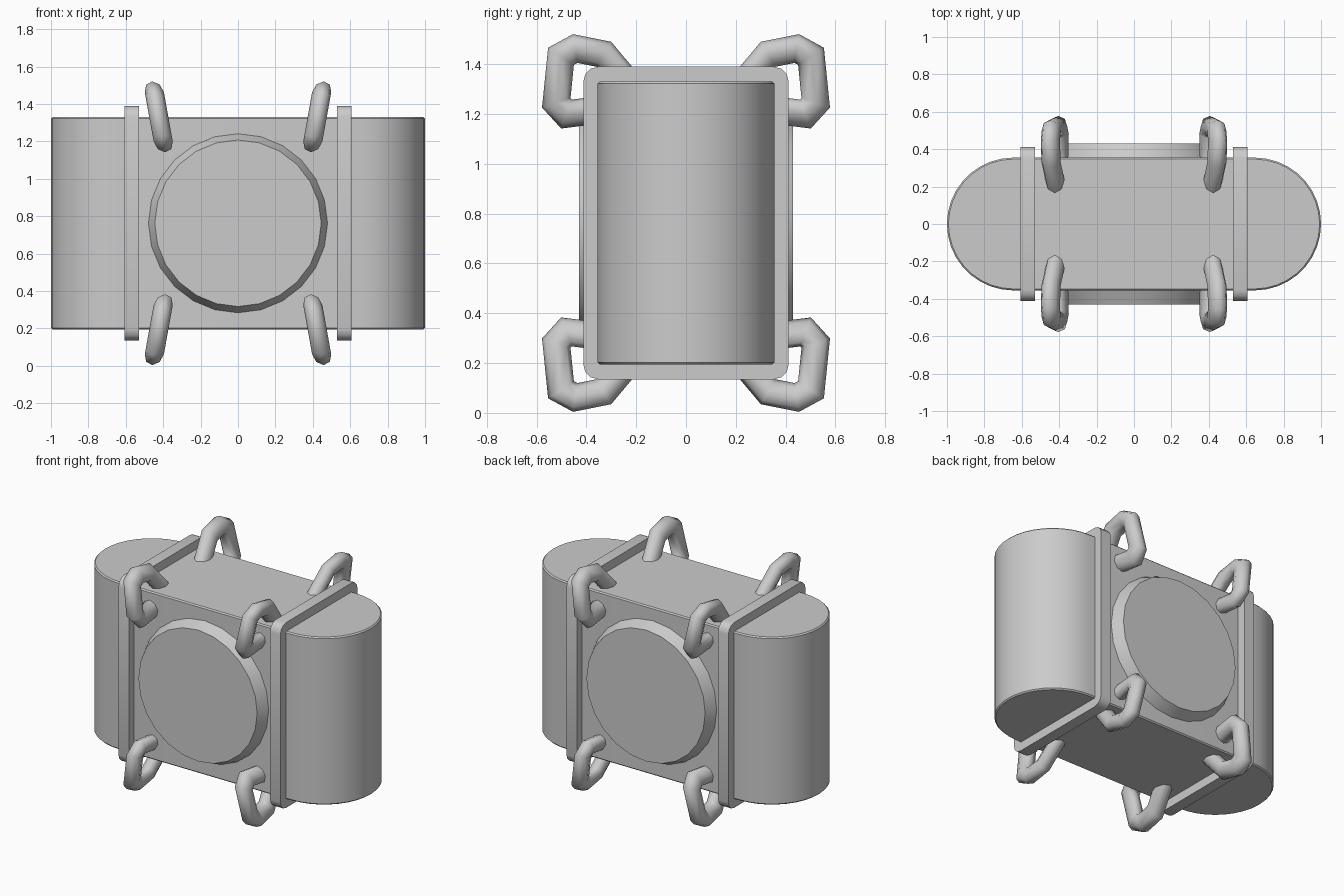
import bpy, bmesh
from math import pi, sin, cos, radians
from mathutils import Vector, Matrix

if "Cube" in bpy.data.objects:
    bpy.data.objects.remove(bpy.data.objects["Cube"])

MID = 0.7625  # height of the horizontal symmetry plane


def finish(name, bm, angle=35):
    bmesh.ops.recalc_face_normals(bm, faces=bm.faces)
    me = bpy.data.meshes.new(name)
    bm.to_mesh(me)
    bm.free()
    ob = bpy.data.objects.new(name, me)
    bpy.context.collection.objects.link(ob)
    bpy.ops.object.select_all(action='DESELECT')
    ob.select_set(True)
    bpy.context.view_layer.objects.active = ob
    bpy.ops.object.shade_smooth_by_angle(angle=radians(angle))
    return ob


def prism(outline, z0, z1):
    bm = bmesh.new()
    face = bm.faces.new([bm.verts.new((x, y, z0)) for x, y in outline])
    ext = bmesh.ops.extrude_face_region(bm, geom=[face])
    verts = [v for v in ext['geom'] if isinstance(v, bmesh.types.BMVert)]
    bmesh.ops.translate(bm, verts=verts, vec=(0, 0, z1 - z0))
    return bm


# Body: stadium outline with a small edge bevel on top and bottom
R, N = 0.355, 18
outline = []
for side in (1, -1):
    for i in range(N + 1):
        a = -pi / 2 + pi * i / N
        outline.append((side * (1 - R + R * cos(a)), side * R * sin(a)))
bm = prism(outline, 0.195, 1.33)
rims = [e for e in bm.edges if abs(e.verts[0].co.z - e.verts[1].co.z) < 1e-5]
bmesh.ops.bevel(bm, geom=rims, offset=0.008, segments=1, affect='EDGES')
finish("body", bm)

# Straps: rounded rectangular bands around the body
for name, sx in (("left_strap", -1), ("right_strap", 1)):
    bm = bmesh.new()
    bmesh.ops.create_cube(bm, size=1, matrix=Matrix.Translation((sx * 0.568, 0, MID))
                          @ Matrix.Diagonal((0.077, 0.825, 1.255, 1)))
    corners = [e for e in bm.edges
               if abs(e.verts[0].co.x - e.verts[1].co.x) > 0.01]
    bmesh.ops.bevel(bm, geom=corners, offset=0.06, segments=3, profile=0.5,
                    affect='EDGES')
    finish(name, bm)

# Tapered round plates on the front and back
for name, sy in (("front_plate", -1), ("back_plate", 1)):
    bm = bmesh.new()
    bmesh.ops.create_cone(bm, cap_ends=True, segments=24, radius1=0.49,
                          radius2=0.445, depth=0.10,
                          matrix=Matrix.Translation((0, sy * 0.38, MID))
                          @ Matrix.Rotation(-sy * pi / 2, 4, 'X'))
    finish(name, bm)

# Corner handles: bent tube swept along a (y, z) path and leaning in x
PATH = [(0.15, 1.225), (0.33, 1.44), (0.445, 1.463), (0.502, 1.432),
        (0.521, 1.245), (0.48, 1.20), (0.32, 1.22)]


def handle(name, sx, sy, sz, r=0.055, sides=8):
    pts = [Vector(p) for p in PATH]
    dirs = [(b - a).normalized() for a, b in zip(pts, pts[1:])]
    bm = bmesh.new()
    rings = []
    for i, p in enumerate(pts):
        d0, d1 = dirs[max(i - 1, 0)], dirs[min(i, len(dirs) - 1)]
        t = (d0 + d1).normalized()
        mitre = Vector((-t.y, t.x)) * (r / t.dot(d0))
        x = 0.40 + (p.y - 1.2) * 0.18
        ring = []
        for k in range(sides):
            a = 2 * pi * k / sides
            q = p + mitre * cos(a)
            co = (sx * (x + (q.y - p.y) * 0.18 + r * 0.93 * sin(a)),
                  sy * q.x, MID + sz * (q.y - MID))
            ring.append(bm.verts.new(co))
        rings.append(ring)
    for a, b in zip(rings, rings[1:]):
        for k in range(sides):
            n = (k + 1) % sides
            bm.faces.new((a[k], a[n], b[n], b[k]))
    bm.faces.new(rings[0])
    bm.faces.new(rings[-1])
    finish(name, bm, 60)


for v, sz in (("upper", 1), ("lower", -1)):
    for d, sy in (("front", -1), ("back", 1)):
        for h, sx in (("left", -1), ("right", 1)):
            handle(f"{v}_{d}_{h}_handle", sx, sy, sz)
